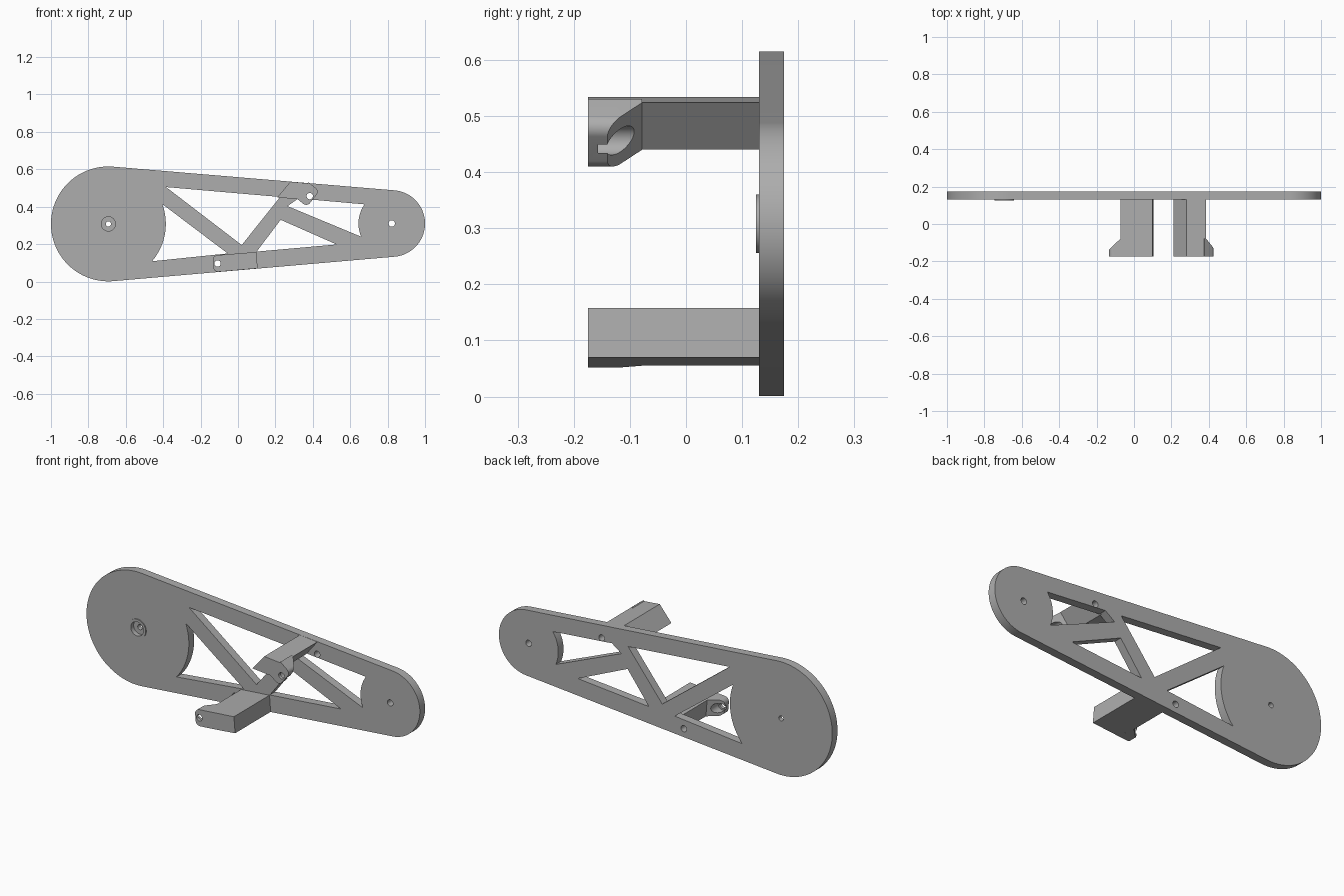
import bpy, bmesh, math
from mathutils import Vector

if "Cube" in bpy.data.objects:
    bpy.data.objects.remove(bpy.data.objects["Cube"])

grey = bpy.data.materials.new("plain grey")
grey.use_nodes = True
grey.diffuse_color = (0.42, 0.42, 0.42, 1)
grey.node_tree.nodes["Principled BSDF"].inputs["Base Color"].default_value = grey.diffuse_color

FRONT, BACK, ARM_END = 0.13, 0.175, -0.175
BIG, BIG_R = Vector((-0.693, 0.308)), 0.307
SMALL, SMALL_R = Vector((0.822, 0.31)), 0.178
HOLE_R = 0.017


def arc(c, r, a, b, n=48):
    """Points of an arc from angle a to b, in degrees."""
    angles = [math.radians(a + (b - a) * i / n) for i in range(n + 1)]
    return [Vector((c[0] + r * math.cos(t), c[1] + r * math.sin(t))) for t in angles]


def circle(c, r):
    return arc(c, r, 0, 360)[:-1]


def angle(c, p):
    return math.degrees(math.atan2(p[1] - c[1], p[0] - c[0]))


def prism(name, points, y0, y1, chamfer=None):
    """Extrude an outline in x and z along y, optionally sliced by a plane."""
    bm = bmesh.new()
    face = bm.faces.new([bm.verts.new((p[0], y0, p[1])) for p in points])
    out = bmesh.ops.extrude_face_region(bm, geom=[face])
    verts = [g for g in out["geom"] if isinstance(g, bmesh.types.BMVert)]
    bmesh.ops.translate(bm, vec=(0, y1 - y0, 0), verts=verts)
    if chamfer:
        cut = bmesh.ops.bisect_plane(bm, geom=bm.verts[:] + bm.edges[:] + bm.faces[:],
                                     plane_co=chamfer[0], plane_no=chamfer[1], clear_outer=True)
        bmesh.ops.holes_fill(bm, edges=[e for e in bm.edges if e.is_boundary], sides=0)
    bmesh.ops.recalc_face_normals(bm, faces=bm.faces[:])
    mesh = bpy.data.meshes.new(name)
    bm.to_mesh(mesh)
    bm.free()
    mesh.materials.append(grey)
    obj = bpy.data.objects.new(name, mesh)
    bpy.context.collection.objects.link(obj)
    return obj


def select(obj):
    bpy.ops.object.select_all(action="DESELECT")
    obj.select_set(True)
    bpy.context.view_layer.objects.active = obj


def drill(obj, points, y0, y1):
    """Cut an outline out of an object."""
    cutter = prism("cutter", points, y0, y1)
    cutter.hide_render = True
    mod = obj.modifiers.new("cut", "BOOLEAN")
    mod.operation, mod.solver, mod.object = "DIFFERENCE", "EXACT", cutter
    select(obj)
    bpy.ops.object.modifier_apply(modifier=mod.name)
    bpy.data.objects.remove(cutter)


def smooth(obj):
    select(obj)
    bpy.ops.object.shade_smooth_by_angle(angle=math.radians(25))


# Tapered plate: two round ends joined by tangent lines
tangent = math.degrees(math.acos((BIG_R - SMALL_R) / (SMALL - BIG).length))
plate = prism("plate", arc(BIG, BIG_R, tangent, 360 - tangent, 96)
              + arc(SMALL, SMALL_R, -tangent, tangent, 64), FRONT, BACK)

# Truss windows, two of them bounded by the round hubs
low, high = (-0.462, 0.11), (-0.403, 0.415)
hub_left = arc(BIG, BIG_R, angle(BIG, low), angle(BIG, high), 24)
top, bottom = (0.676, 0.413), (0.655, 0.238)
hub_right = arc(SMALL, SMALL_R, angle(SMALL, top), angle(SMALL, bottom) + 360, 24)
windows = [
    [(-0.385, 0.505), (0.225, 0.452), (0.02, 0.195)],
    hub_left + [(-0.055, 0.15)],
    hub_right + [(0.265, 0.403), (0.322, 0.444)],
    [(0.228, 0.33), (0.527, 0.198), (0.1, 0.16)],
]
for outline in windows:
    drill(plate, outline, FRONT - 0.05, BACK + 0.05)


def arm(name, profile, edge):
    """Arm standing out of the plate, with a chamfered lug on one edge."""
    prism(name, profile, ARM_END, FRONT + 0.01)
    a, b = Vector(profile[edge]), Vector(profile[edge + 1])
    mid, along = (a + b) / 2, (b - a).normalized()
    out = Vector((-along.y, along.x))
    if out.dot(mid - sum((Vector(p) for p in profile), Vector((0, 0))) / len(profile)) < 0:
        out = -out
    half, reach, r = (b - a).length / 2, 0.065, 0.026
    # Rounded outline in the lug's own directions
    local = [(-0.01, -half)] + arc((reach - r, r - half), r, -90, 0, 12)
    local += arc((reach - r, half - r), r, 0, 90, 12) + [(-0.01, half)]
    outline = [mid + out * p[0] + along * p[1] for p in local]
    slope = Vector((out.x * 0.062, reach, out.y * 0.062))
    lug = prism(name + "_lug", outline, ARM_END, -0.078,
                ((mid.x, -0.078, mid.y), slope.normalized()))
    # Screw hole, wider at the back, repeated through the plate
    hole = mid + out * 0.041
    drill(lug, circle(hole, HOLE_R), ARM_END - 0.05, 0)
    drill(lug, circle(hole, 0.026), -0.157, 0)
    drill(plate, circle(hole, HOLE_R), FRONT - 0.05, BACK + 0.05)
    smooth(lug)


arm("upper_arm", [(0.28, 0.534), (0.385, 0.524), (0.318, 0.44), (0.21, 0.45)], 1)
arm("lower_arm", [(0.098, 0.158), (0.105, 0.07), (-0.065, 0.055), (-0.072, 0.144)], 2)

# Hub holes and the recess in the large hub
drill(plate, circle(SMALL, HOLE_R), FRONT - 0.05, BACK + 0.05)
drill(plate, circle(BIG, 0.038), FRONT - 0.05, FRONT + 0.02)
drill(plate, circle(BIG, 0.014), FRONT - 0.05, BACK + 0.05)
smooth(plate)

# Thin raised ring around the recess
ring = prism("hub_ring", circle(BIG, 0.052), FRONT - 0.005, FRONT + 0.002)
drill(ring, circle(BIG, 0.038), FRONT - 0.05, BACK)
smooth(ring)
